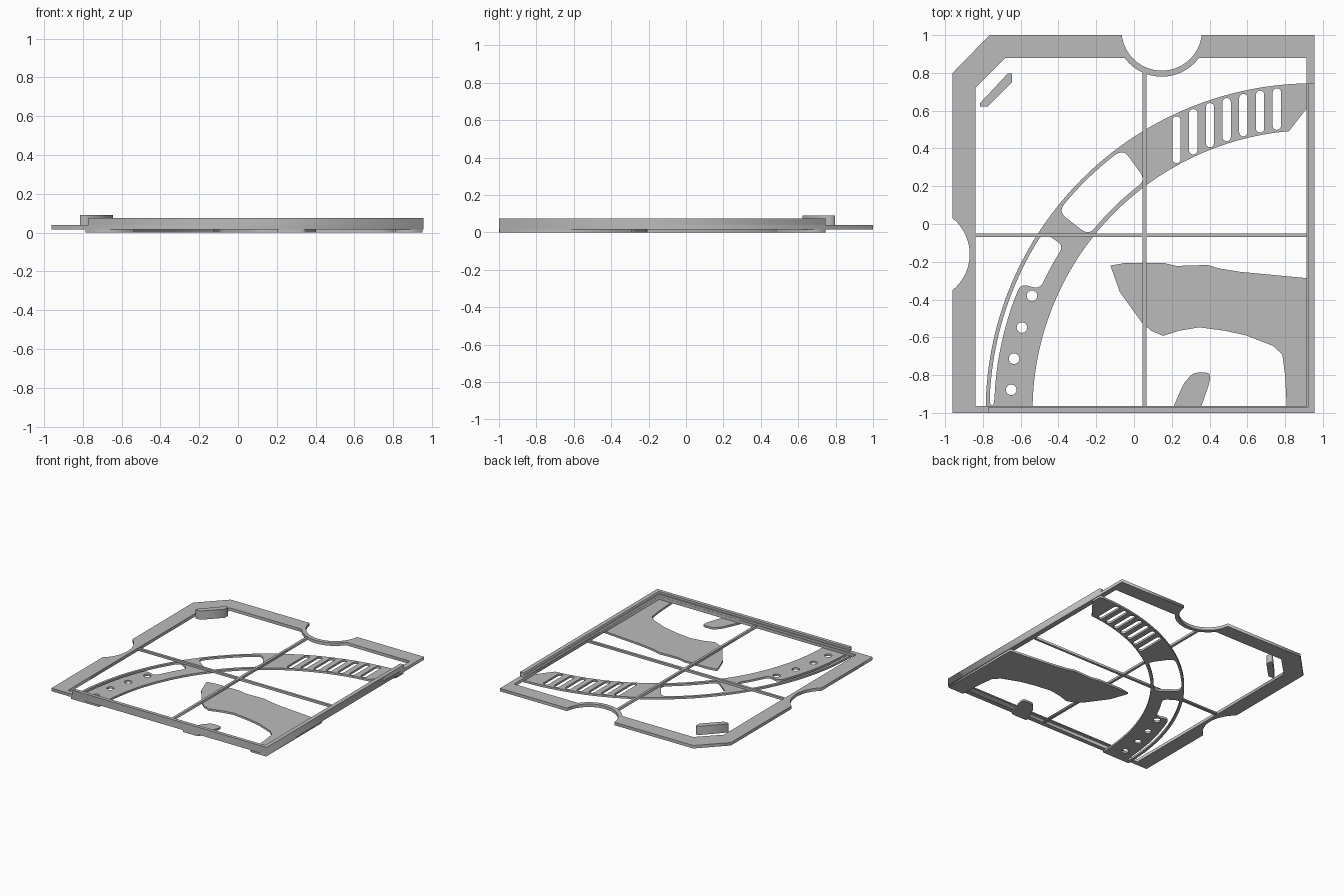
import bpy, bmesh
from math import radians, cos, sin
from mathutils import Vector

cube = bpy.data.objects.get("Cube")
if cube:
    bpy.data.objects.remove(cube, do_unlink=True)

grey = bpy.data.materials.new("plain grey")
grey.use_nodes = True
grey.diffuse_color = (0.5, 0.5, 0.5, 1)
grey.node_tree.nodes["Principled BSDF"].inputs["Base Color"].default_value = grey.diffuse_color


def plate(name, z0, z1, outline, holes=()):
    """Extrude a flat outline, with holes, between two heights."""
    curve = bpy.data.curves.new(name + "_profile", 'CURVE')
    curve.dimensions = '2D'
    curve.fill_mode = 'BOTH'
    curve.extrude = (z1 - z0) / 2
    for loop in [outline, *holes]:
        spline = curve.splines.new('POLY')
        spline.points.add(len(loop) - 1)
        for point, (x, y) in zip(spline.points, loop):
            point.co = (x, y, 0, 1)
        spline.use_cyclic_u = True
    helper = bpy.data.objects.new(name + "_helper", curve)
    bpy.context.collection.objects.link(helper)
    bpy.context.view_layer.update()
    graph = bpy.context.evaluated_depsgraph_get()
    mesh = bpy.data.meshes.new_from_object(helper.evaluated_get(graph))
    bpy.data.objects.remove(helper, do_unlink=True)
    bm = bmesh.new()
    bm.from_mesh(mesh)
    bmesh.ops.remove_doubles(bm, verts=bm.verts, dist=1e-5)
    bmesh.ops.recalc_face_normals(bm, faces=bm.faces)
    bmesh.ops.translate(bm, verts=bm.verts, vec=(0, 0, (z0 + z1) / 2))
    bm.to_mesh(mesh)
    bm.free()
    mesh.name = name
    mesh.materials.clear()
    mesh.materials.append(grey)
    obj = bpy.data.objects.new(name, mesh)
    bpy.context.collection.objects.link(obj)
    return obj


def box(name, x0, x1, y0, y1, z0, z1):
    return plate(name, z0, z1, [(x0, y0), (x1, y0), (x1, y1), (x0, y1)])


def arc(cx, cy, r, a0, a1, n=24):
    angles = [radians(a0 + (a1 - a0) * i / n) for i in range(n + 1)]
    return [(cx + r * cos(a), cy + r * sin(a)) for a in angles]


def rounded(points, radius, n=5):
    """Replace each corner with a short curve."""
    pts = [Vector(p) for p in points]
    out = []
    for i, p in enumerate(pts):
        before, after = pts[i - 1] - p, pts[(i + 1) % len(pts)] - p
        a = p + before.normalized() * min(radius, before.length * 0.49)
        b = p + after.normalized() * min(radius, after.length * 0.49)
        for k in range(n + 1):
            t = k / n
            out.append(a * (1 - t) ** 2 + p * 2 * t * (1 - t) + b * t * t)
    return out


# Frame with clipped corner and two finger notches
frame_outer = ([(-0.96, -1), (0.955, -1), (0.955, 1)]
               + arc(0.147, 1.025, 0.213, -6.7, -173.3, 32)
               + [(-0.765, 1), (-0.96, 0.8)]
               + arc(-1.115, -0.16, 0.245, 50.7, -50.7))
frame_inner = ([(-0.84, -0.963), (0.913, -0.963), (0.913, 0.88)]
               + arc(0.147, 1.025, 0.245, -36.3, -143.7)
               + [(-0.68, 0.88), (-0.84, 0.72)])
plate("frame", 0.016, 0.04, frame_outer, [frame_inner])

# Raised stepped walls on the front and left edges
for name, inset, z0, z1 in (("lower_wall", 0, 0.04, 0.058), ("upper_wall", 0.008, 0.058, 0.075)):
    x, y = 0.914 + inset, -0.964 - inset
    plate(name, z0, z1, [(-0.77, -1), (0.955, -1), (0.955, 0.745),
                         (x, 0.745), (x, y), (-0.77, y)])

# Crossing bars
box("long_bar", 0.045, 0.065, -0.965, 0.81, 0.018, 0.036)
box("cross_bar", -0.845, 0.915, -0.07, -0.05, 0.018, 0.036)

# Corner tab
plate("corner_tab", 0.02, 0.09, [(-0.815, 0.622), (-0.773, 0.622), (-0.645, 0.752),
                                 (-0.645, 0.797), (-0.668, 0.797), (-0.815, 0.64)])

# Curved band with slots, windows and round holes
CX, CY, R_OUT, R_IN, R_MID = 0.95, -0.99, 1.735, 1.487, 1.6


def bent_window(corners, radius):
    """Round a window laid out as (radius, angle) and bend it round the band."""
    loop = rounded([(r, radians(a) * R_MID) for r, a in corners], radius)
    out = []
    for i, p in enumerate(loop):
        q = loop[(i + 1) % len(loop)]
        steps = max(1, int((q - p).length / 0.04))
        for k in range(steps):
            r, s = p.lerp(q, k / steps)
            out.append((CX + r * cos(s / R_MID), CY + r * sin(s / R_MID)))
    return out


def height_on(radius, x):
    return CY + (radius ** 2 - (x - CX) ** 2) ** 0.5


holes = []
for i in range(7):
    x = 0.225 + 0.0885 * i
    low, high = height_on(R_IN, x) + 0.036, height_on(R_OUT, x) - 0.038
    holes.append(arc(x, high, 0.022, 0, 180, 10) + arc(x, low, 0.022, 180, 360, 10))
holes.append(bent_window([(1.715, 126), (1.51, 126), (1.51, 142), (1.715, 142)], 0.05))
holes.append(bent_window([(1.715, 146.5), (1.585, 146.5), (1.585, 156), (1.69, 156.5),
                          (1.69, 179), (1.715, 179)], 0.04))
for x, y in ((-0.54, -0.38), (-0.593, -0.548), (-0.635, -0.713), (-0.65, -0.878)):
    holes.append(arc(x, y, 0.028, 0, 345, 23))
band = (arc(CX, CY, R_OUT, 90, 180.3, 72) + arc(CX, CY, R_IN, 180.3, 95, 72)
        + [(0.913, 0.61), (0.95, 0.655)])
plate("curved_band", 0, 0.016, band, holes)

# Broad blade running into the corner
plate("blade", 0, 0.016, [
    (-0.125, -0.22), (-0.05, -0.207), (0.16, -0.207), (0.225, -0.222), (0.39, -0.217),
    (0.45, -0.235), (0.56, -0.253), (0.95, -0.29), (0.95, -0.998), (0.81, -0.998),
    (0.8, -0.8), (0.785, -0.69), (0.735, -0.645), (0.595, -0.59), (0.48, -0.565),
    (0.345, -0.547), (0.24, -0.565), (0.155, -0.592), (0.09, -0.565), (0.04, -0.52),
    (-0.075, -0.36)])

# Small finger on the front edge
plate("finger", 0, 0.016, rounded([(0.195, -0.998), (0.265, -0.84), (0.315, -0.787),
                                   (0.405, -0.787), (0.4, -0.84), (0.345, -0.998)], 0.025))
